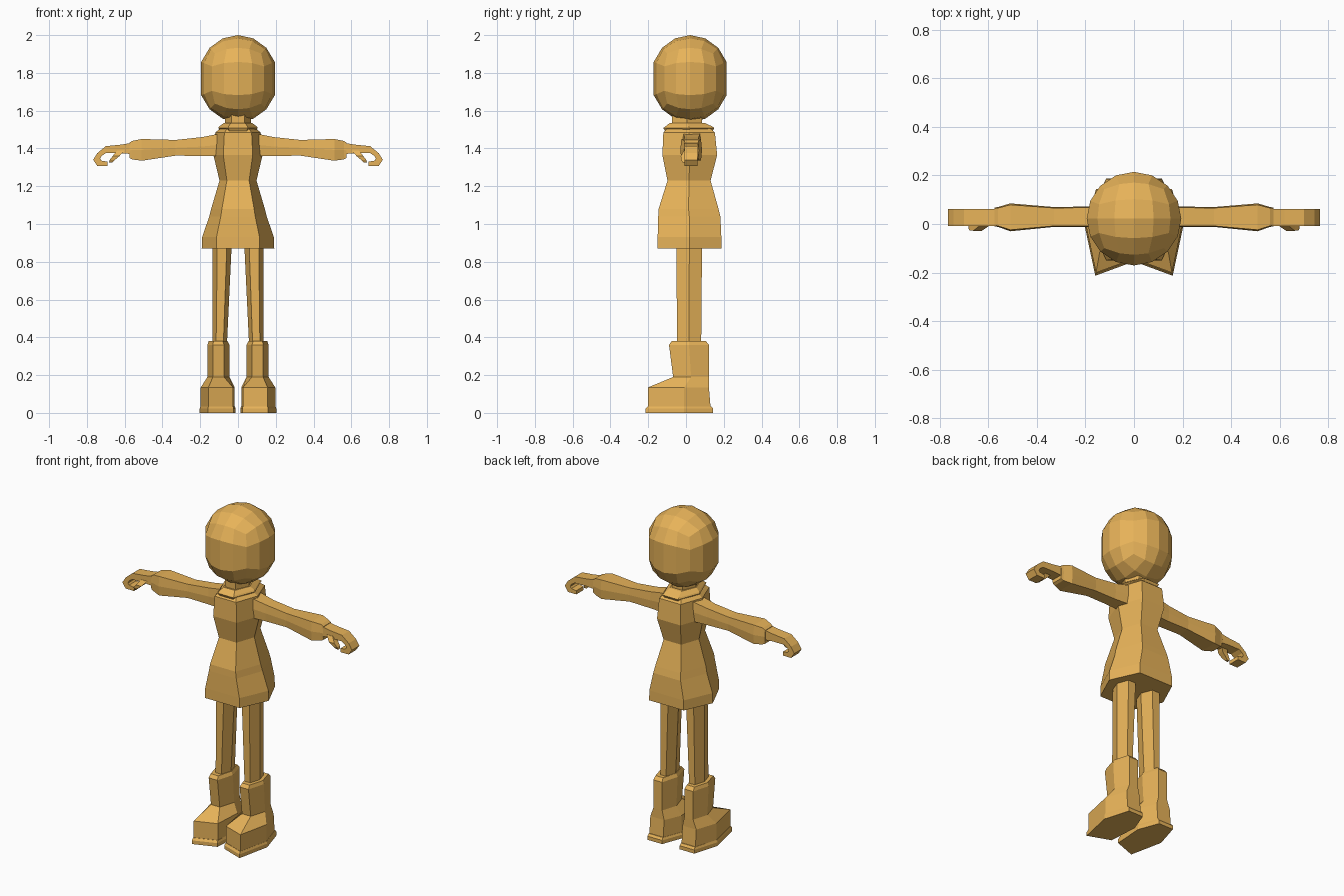
import bpy, bmesh, math
from mathutils import Vector

if "Cube" in bpy.data.objects:
    bpy.data.objects.remove(bpy.data.objects["Cube"])

tan_mat = bpy.data.materials.new("tan")
tan_mat.diffuse_color = (0.80, 0.45, 0.10, 1)
tan_mat.use_nodes = True
tan_mat.node_tree.nodes["Principled BSDF"].inputs["Base Color"].default_value = tan_mat.diffuse_color


def finish(name, bm, mirror=False):
    bmesh.ops.recalc_face_normals(bm, faces=bm.faces)
    me = bpy.data.meshes.new(name)
    bm.to_mesh(me)
    bm.free()
    me.materials.append(tan_mat)
    ob = bpy.data.objects.new(name, me)
    bpy.context.collection.objects.link(ob)
    if mirror:
        ob.modifiers.new("Mirror", 'MIRROR')
    return ob


def loft(name, rings, mirror=False):
    """Skin a list of equal-length point rings and cap both ends."""
    bm = bmesh.new()
    vs = [[bm.verts.new(p) for p in r] for r in rings]
    n = len(vs[0])
    for a, b in zip(vs, vs[1:]):
        for i in range(n):
            j = (i + 1) % n
            bm.faces.new((a[i], a[j], b[j], b[i]))
    bm.faces.new(vs[0])
    bm.faces.new(vs[-1])
    return finish(name, bm, mirror)


def hexagon(u0, u1, v0, v1, flat=0.5):
    """Six-sided outline with points at both u ends; flat = share of width kept flat."""
    m, q, h = (v0 + v1) / 2, (u1 - u0) / 2 * flat, (u0 + u1) / 2
    return [(u0, m), (h - q, v0), (h + q, v0), (u1, m), (h + q, v1), (h - q, v1)]


def upright(z, *box):
    return [(x, y, z) for x, y in hexagon(*box)]


def sideways(x, *box):
    return [(x, y, z) for y, z in hexagon(*box, 0.9)]


# Head: cube grid rounded into an egg with upright sides
bm = bmesh.new()
bmesh.ops.create_cube(bm, size=2)
bmesh.ops.subdivide_edges(bm, edges=bm.edges[:], cuts=3, use_grid_fill=True)
for v in bm.verts:
    p = Vector([math.tan(c * math.pi / 4) for c in v.co]).normalized()
    rho = math.hypot(p.x, p.y)
    k = min(1, rho * 1.09) / rho if rho > 1e-4 else 1
    v.co = (p.x * k * 0.195, 0.022 + p.y * k * 0.193, 1.77 + p.z * 0.23)
finish("head", bm)

# Neck and collar
loft("neck", [upright(z, -.07, .07, -.075, .085) for z in (1.48, 1.60)])
loft("collar", [upright(1.49, -.09, .09, -.11, .14), upright(1.508, -.105, .105, -.12, .15),
                upright(1.516, -.10, .10, -.11, .14), upright(1.535, -.075, .075, -.085, .10)])

# Torso with waist and flared skirt
body = [(.87, .192, -.15, .187), (.93, .19, -.15, .187), (1.04, .152, -.147, .182),
        (1.08, .142, -.145, .172), (1.23, .098, -.098, .13), (1.365, .13, -.125, .165),
        (1.485, .12, -.12, .153), (1.505, .095, -.10, .13)]
loft("dress", [upright(z, -w, w, y0, y1, .6) for z, w, y0, y1 in body])

# Sleeves
loft("sleeve", [sideways(*s) for s in (
    (.09, -.02, .08, 1.36, 1.48), (.19, -.012, .072, 1.36, 1.46),
    (.33, -.012, .07, 1.362, 1.445), (.51, -.03, .085, 1.335, 1.45),
    (.56, -.012, .07, 1.342, 1.44), (.575, -.01, .068, 1.35, 1.43))], True)

# Hands: wrist and curled fingers swept along the arm, plus a thumb
palm = [(.56, 1.43, 1.37), (.62, 1.42, 1.375), (.70, 1.412, 1.375)]
rings = [[(x, -.008, b), (x, .062, b), (x, .062, t), (x, -.008, t)] for x, t, b in palm]
curl = [((.745, 1.375), (.722, 1.36)), ((.767, 1.34), (.73, 1.345)),
        ((.745, 1.308), (.722, 1.335)), ((.69, 1.308), (.69, 1.33))]
for (ox, oz), (ix, iz) in curl:
    rings.append([(ix, -.008, iz), (ix, .062, iz), (ox, .062, oz), (ox, -.008, oz)])
loft("hand", rings, True)
loft("thumb", [[(x - s, y - s, z), (x + s, y - s, z), (x + s, y + s, z), (x - s, y + s, z)]
               for x, y, z, s in ((.62, .01, 1.39, .02), (.645, -.01, 1.36, .018),
                                  (.665, -.012, 1.34, .014), (.675, -.01, 1.325, .008))], True)

# Legs
loft("leg", [upright(.33, .06, .135, -.048, .08), upright(.90, .033, .135, -.05, .085)], True)


# Boots: shaft blends into a turned-out pointed foot
def foot(z, s=1.0, back=.125):
    plan = [(.20, -.01), (.158, -.207), (.025, -.158), (.015, .02), (.06, back), (.155, back)]
    return [(.108 + (x - .108) * s, y * s, z) for x, y in plan]


def shaft(z, x0, x1, y0, y1):
    r = upright(z, x0, x1, y0, y1)
    return [r[3], r[2], r[1], r[0], r[5], r[4]]


ankle = shaft(.19, .045, .162, -.068, .122)
loft("boot", [foot(.02, .97, .135), foot(.135, .97), ankle,
              shaft(.36, .045, .162, -.09, .122), shaft(.38, .055, .155, -.075, .105)], True)
loft("sole", [foot(0, 1.03, .14), foot(.022, 1.03, .14), foot(.035, .98, .137)], True)
